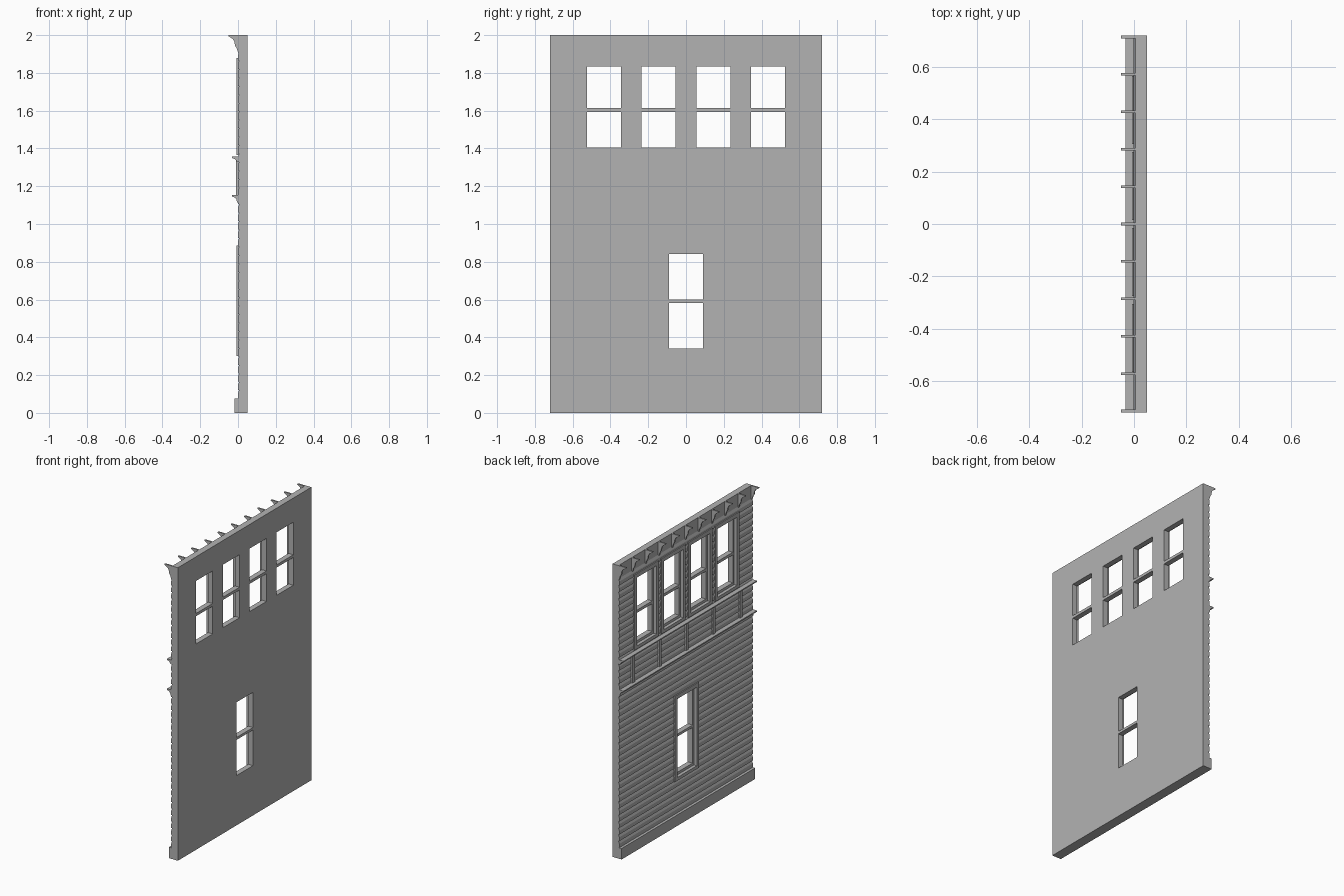
import bpy, bmesh

old = bpy.data.objects.get("Cube")
if old:
    bpy.data.objects.remove(old, do_unlink=True)

grey = bpy.data.materials.new("plain grey")
grey.use_nodes = True
COLOUR = (0.45, 0.45, 0.45, 1)
grey.diffuse_color = COLOUR
grey.node_tree.nodes["Principled BSDF"].inputs["Base Color"].default_value = COLOUR

HALF = 0.72     # half the wall width
BACK = 0.05     # plain side of the wall


def extrude(name, profile, y0, y1):
    """Sweep an (x, z) outline along y."""
    bm = bmesh.new()
    face = bm.faces.new([bm.verts.new((x, y0, z)) for x, z in profile])
    out = bmesh.ops.extrude_face_region(bm, geom=[face])["geom"]
    moved = [v for v in out if isinstance(v, bmesh.types.BMVert)]
    bmesh.ops.translate(bm, vec=(0, y1 - y0, 0), verts=moved)
    bmesh.ops.recalc_face_normals(bm, faces=bm.faces)
    mesh = bpy.data.meshes.new(name)
    bm.to_mesh(mesh)
    bm.free()
    mesh.materials.append(grey)
    obj = bpy.data.objects.new(name, mesh)
    bpy.context.collection.objects.link(obj)
    return obj


def box(name, x0, x1, y0, y1, z0, z1):
    return extrude(name, [(x0, z0), (x1, z0), (x1, z1), (x0, z1)], y0, y1)


def frame(name, x0, x1, y, outer, inner):
    """Rectangular ring; outer and inner are (half width, bottom, top)."""
    (ow, ob, ot), (iw, ib, it) = outer, inner
    for side, s in (("left", 1), ("right", -1)):
        a, b = sorted((y + s * iw, y + s * ow))
        box(f"{name}_{side}_side", x0, x1, a, b, ob, ot)
    box(name + "_bottom", x0, x1, y - iw, y + iw, ob, ib)
    box(name + "_top", x0, x1, y - iw, y + iw, it, ot)


# Wall with lapped siding boards on the decorated side
LOW, HIGH, BOARDS = 0.075, 1.91, 41
step = (HIGH - LOW) / BOARDS
outline = [(BACK, 0), (0.005, 0), (0.005, LOW)]
for i in range(BOARDS):
    z = LOW + i * step
    outline += [(-0.001, z + 0.001), (-0.001, z + step * 0.6), (0.006, z + step)]
outline += [(0.006, 2), (BACK, 2)]
wall = extrude("siding_wall", outline, -HALF, HALF)

# Windows: centre y, bottom, top, meeting rail bottom and top
windows = [(0, 0.34, 0.84, 0.583, 0.60)]
windows += [(y, 1.405, 1.835, 1.594, 1.613) for y in (-0.435, -0.145, 0.145, 0.435)]
for n, (y, z0, z1, r0, r1) in enumerate(windows):
    cutter = box("window_cutter", -0.1, 0.1, y - 0.105, y + 0.105, z0 - 0.018, z1 + 0.018)
    mod = wall.modifiers.new("opening", "BOOLEAN")
    mod.object, mod.operation, mod.solver = cutter, "DIFFERENCE", "EXACT"
    bpy.context.view_layer.objects.active = wall
    bpy.ops.object.modifier_apply(modifier=mod.name)
    bpy.data.objects.remove(cutter, do_unlink=True)

    name = f"window_{n + 1}"
    opening = (0.105, z0 - 0.018, z1 + 0.018)
    frame(name + "_casing", -0.008, 0.02, y, (0.13, z0 - 0.04, z1 + 0.045), opening)
    frame(name + "_sash", 0.014, BACK, y, opening, (0.09, z0, z1))
    box(name + "_meeting_rail", 0.014, BACK, y - 0.09, y + 0.09, r0, r1)

# Base board
box("base_board", -0.018, 0.01, -HALF, HALF, 0, 0.075)

# Two moulded ledges with upright battens between them
for name, top, drop in (("lower_ledge", 1.153, 0.04), ("upper_ledge", 1.357, 0.03)):
    extrude(name, [(0.008, top), (-0.032, top), (-0.032, top - 0.008),
                   (-0.017, top - 0.013), (-0.009, top - 0.022),
                   (-0.004, top - drop), (0.008, top - drop)], -HALF, HALF)
for k in range(-2, 3):
    box("belt_batten", -0.011, 0.01, k * 0.29 - 0.012, k * 0.29 + 0.012, 1.15, 1.35)

# Row of curved eave brackets
for k in range(-5, 6):
    y = k * 0.143
    extrude("eave_bracket", [(0.01, 2), (-0.05, 2), (-0.05, 1.994), (-0.028, 1.98),
                             (-0.019, 1.965), (-0.016, 1.945), (-0.006, 1.928),
                             (0.001, 1.905), (0.01, 1.905)], y - 0.005, y + 0.005)
